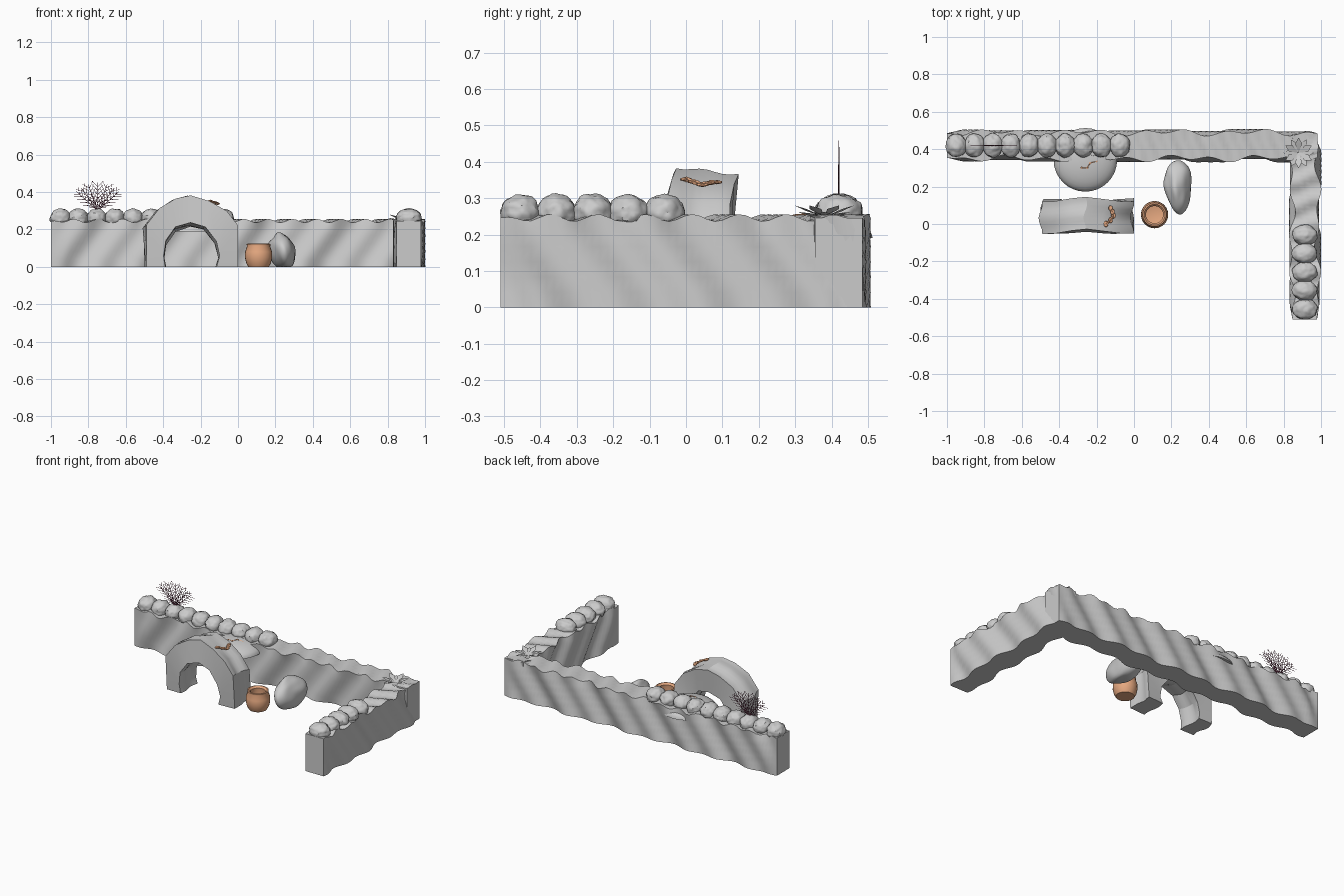
import bpy, bmesh, math, random
from math import sin, cos, pi, radians
from mathutils import Vector, Matrix, noise

if "Cube" in bpy.data.objects:
    bpy.data.objects.remove(bpy.data.objects["Cube"])

random.seed(4)


def material(name, rgb):
    m = bpy.data.materials.new(name)
    m.diffuse_color = (*rgb, 1)
    m.use_nodes = True
    m.node_tree.nodes["Principled BSDF"].inputs["Base Color"].default_value = m.diffuse_color
    return m


CLAY = material("clay", (0.80, 0.40, 0.22))
TWIG = material("twig", (0.16, 0.04, 0.08))


def finish(name, bm, mat=None, angle=35):
    bmesh.ops.recalc_face_normals(bm, faces=bm.faces)
    me = bpy.data.meshes.new(name)
    bm.to_mesh(me)
    bm.free()
    ob = bpy.data.objects.new(name, me)
    bpy.context.collection.objects.link(ob)
    if mat:
        me.materials.append(mat)
    bpy.ops.object.select_all(action='DESELECT')
    ob.select_set(True)
    bpy.context.view_layer.objects.active = ob
    bpy.ops.object.shade_smooth_by_angle(angle=radians(angle))
    return ob


def wall(name, length, mat, slant):
    """Corrugated wall along local x with slanted ripples and a ragged top."""
    bm = bmesh.new()
    nx, ny, nz = int(length * 48), 4, 6
    w, h = 0.13, 0.25
    # cross-section ring swept along the length
    ring = [(-.5, k / nz) for k in range(nz)] + [(-.5 + k / ny, 1) for k in range(ny)]
    ring += [(.5, 1 - k / nz) for k in range(nz)] + [(.5 - k / ny, 0) for k in range(ny)]
    rows = []
    for i in range(nx + 1):
        x = length * i / nx
        fade = min(1, x / .08, (length - x) / .08)
        row = []
        for a, b in ring:
            y, z = a * w, b * h
            ph = x - slant * z * .75 + y * .5
            side = 1 if a > 0 else -1
            d = .012 * sin(2 * pi * ph / .22 + side) + .009 * sin(2 * pi * ph / .46)
            if abs(a) == .5:
                y += fade * (d + side * .005)
            if b == 1:
                z += .010 * sin(2 * pi * ph / .13) * fade - .004
            row.append(bm.verts.new((x, y, z)))
        rows.append(row)
    n = len(ring)
    for r, s in zip(rows, rows[1:]):
        for k in range(n):
            bm.faces.new((r[k], r[(k + 1) % n], s[(k + 1) % n], s[k]))
    bm.faces.new(rows[0])
    bm.faces.new(rows[-1])
    bm.transform(mat)
    return finish(name, bm)


wall("back_wall", 1.98, Matrix.Translation((-1, .42, 0)), 1)
wall("side_wall", .99, Matrix.Translation((.913, -.51, 0)) @ Matrix.Rotation(pi / 2, 4, 'Z'), -1)


def rock(name, loc, size):
    bm = bmesh.new()
    bmesh.ops.create_icosphere(bm, subdivisions=4, radius=1)
    off = Vector(loc) * 37
    for v in bm.verts:
        f = 1 + .10 * noise.noise(v.co * 2.2 + off) + .05 * noise.noise(v.co * 6 + off)
        v.co = Vector([c * s * f for c, s in zip(v.co, size)]) + Vector(loc)
    return finish(name, bm)


# boulder rows on the wall tops
for i in range(10):
    rock(f"back_boulder_{i}", (-.95 + i * .097, .42, .26), (.054, .063, .051))
for i in range(5):
    rock(f"side_boulder_{i}", (.913, -.455 + i * .099, .26), (.067, .055, .051))


# archway: front profile lofted through depth with slight ripples
outer = [(-.49, 0), (-.5, .22), (-.43, .31), (-.34, .365), (-.26, .385),
         (-.16, .355), (-.07, .30), (-.01, .22), (0, 0)]
inner = [(-.39, 0), (-.40, .06), (-.39, .14), (-.34, .21), (-.26, .235),
         (-.18, .215), (-.12, .14), (-.10, .06), (-.115, 0)]
bm = bmesh.new()
rings = []
for j in range(9):
    t = j / 8
    ring = []
    for k, (x, z) in enumerate(outer + inner[::-1]):
        dx = .010 * sin(t * 7 + z * 6) * (1 if k < 9 else .6)
        dz = (-.020 * t + .004 * sin(t * 9 + k)) * (z > 0)
        dy = .008 * sin(x * 18) + .008 * cos(z * 15)
        x = min(max(x + dx, -.51), 0)
        ring.append(bm.verts.new((x, -.042 + .172 * t + dy, z + dz)))
    rings.append(ring)
for r, s in zip(rings, rings[1:]):
    for k in range(18):
        bm.faces.new((r[k], r[(k + 1) % 18], s[(k + 1) % 18], s[k]))
for r in (rings[0], rings[-1]):
    for k in range(8):
        bm.faces.new((r[k], r[k + 1], r[16 - k], r[17 - k]))
finish("archway", bm, angle=25)


# shallow dome set into the back wall
bm = bmesh.new()
bmesh.ops.create_uvsphere(bm, u_segments=32, v_segments=16, radius=1)
bmesh.ops.bisect_plane(bm, geom=bm.verts[:] + bm.edges[:] + bm.faces[:], dist=1e-4,
                       plane_co=(0, 0, 0), plane_no=(0, 0, 1), clear_inner=True)
bmesh.ops.holes_fill(bm, edges=[e for e in bm.edges if e.is_boundary])
bm.transform(Matrix.Translation((-.26, .343, .19)) @ Matrix.Diagonal((.17, .17, .065, 1)))
finish("dome", bm)


# clay pot: lathed outer and inner profile
pot = [(0, 0), (.055, 0), (.066, .02), (.073, .05), (.072, .08), (.062, .11), (.064, .122),
       (.056, .124), (.046, .112), (.05, .08), (.048, .04), (0, .03)]
bm = bmesh.new()
vs = [bm.verts.new((r, 0, z)) for r, z in pot]
es = [bm.edges.new(p) for p in zip(vs, vs[1:])]
bmesh.ops.spin(bm, geom=vs + es, axis=(0, 0, 1), cent=(0, 0, 0), angle=2 * pi, steps=24)
bmesh.ops.remove_doubles(bm, verts=bm.verts, dist=1e-4)
bm.transform(Matrix.Translation((.11, .05, 0)))
finish("clay_pot", bm, CLAY)


# leaning boulder beside the pot, tapering to the front
bm = bmesh.new()
bmesh.ops.create_icosphere(bm, subdivisions=4, radius=1)
for v in bm.verts:
    x, y, z = v.co
    taper = .85 + .2 * y
    f = 1 + .07 * sin(5 * x + 2 * z) * cos(3 * y) + .05 * noise.noise(v.co * 2)
    v.co = (.237 + x * .084 * taper * f + .010 * (y < 0) * -y - .012 * z,
            .195 + y * .145, max(0, .086 + z * .092 * f))
finish("leaning_boulder", bm)


# thin sticks shared by the shrub and the litter
def stick(bm, a, b, r):
    a, b = Vector(a), Vector(b)
    d = b - a
    m = Matrix.Translation((a + b) / 2) @ d.to_track_quat('Z', 'Y').to_matrix().to_4x4()
    bmesh.ops.create_cone(bm, cap_ends=True, segments=5, radius1=r, radius2=r * .6,
                          depth=d.length, matrix=m)


# flat lattice shrub: stems fanning outwards, each with crossing side twigs
bm = bmesh.new()
root = Vector((-.75, .42, .30))
for a in (-48, -36, -20, 0, 20, 36, 48):
    ang = radians(a)
    d = Vector((sin(ang), 0, cos(ang)))
    length = .15 if abs(a) < 45 else .155
    stick(bm, root - d * .03, root + d * length, .0022)
    for k in range(1, 7):
        p = root + d * length * k / 7
        for s in (-42, 42):
            e = radians(a + s)
            q = p + Vector((sin(e), 0, cos(e))) * .045
            q.z = min(q.z, .458)
            stick(bm, p, q, .0014)
finish("lattice_shrub", bm, TWIG)


# spiky rosette at the wall corner
def leaf(bm, c, ang, length, width, rise):
    d, s = Vector((cos(ang), sin(ang), 0)), Vector((-sin(ang), cos(ang), 0))
    up = Vector((0, 0, 1))
    c = Vector(c)
    m = c + d * length * .6 + up * rise * .7
    pts = [c, m + s * width, c + d * length + up * rise, m - s * width, m - up * .006]
    v = [bm.verts.new(p) for p in pts]
    for f in ((0, 1, 3), (1, 2, 3), (0, 4, 1), (1, 4, 2), (2, 4, 3), (3, 4, 0)):
        bm.faces.new([v[i] for i in f])


bm = bmesh.new()
for i in range(12):
    leaf(bm, (.88, .38, .248), i * pi / 6, .082, .019, .014 + .018 * (i % 2))
finish("corner_rosette", bm)


# clay coloured ragged patches on the arch and the dome
def patch(name, pts, r):
    bm = bmesh.new()
    for p in pts:
        m = Matrix.Translation(p) @ Matrix.Diagonal((1, 1.3, .45, 1))
        bmesh.ops.create_icosphere(bm, subdivisions=1, radius=r * random.uniform(.8, 1.1), matrix=m)
    for a, b in zip(pts, pts[1:]):
        stick(bm, a, b, r * .5)
    finish(name, bm, CLAY)


patch("arch_patch", [(-.15, 0, .352), (-.125, .02, .345), (-.11, .045, .337),
                     (-.115, .065, .342), (-.125, .085, .344)], .016)
patch("dome_twig", [(-.28, .30, .253), (-.25, .30, .253), (-.235, .325, .256), (-.20, .335, .249)], .006)
